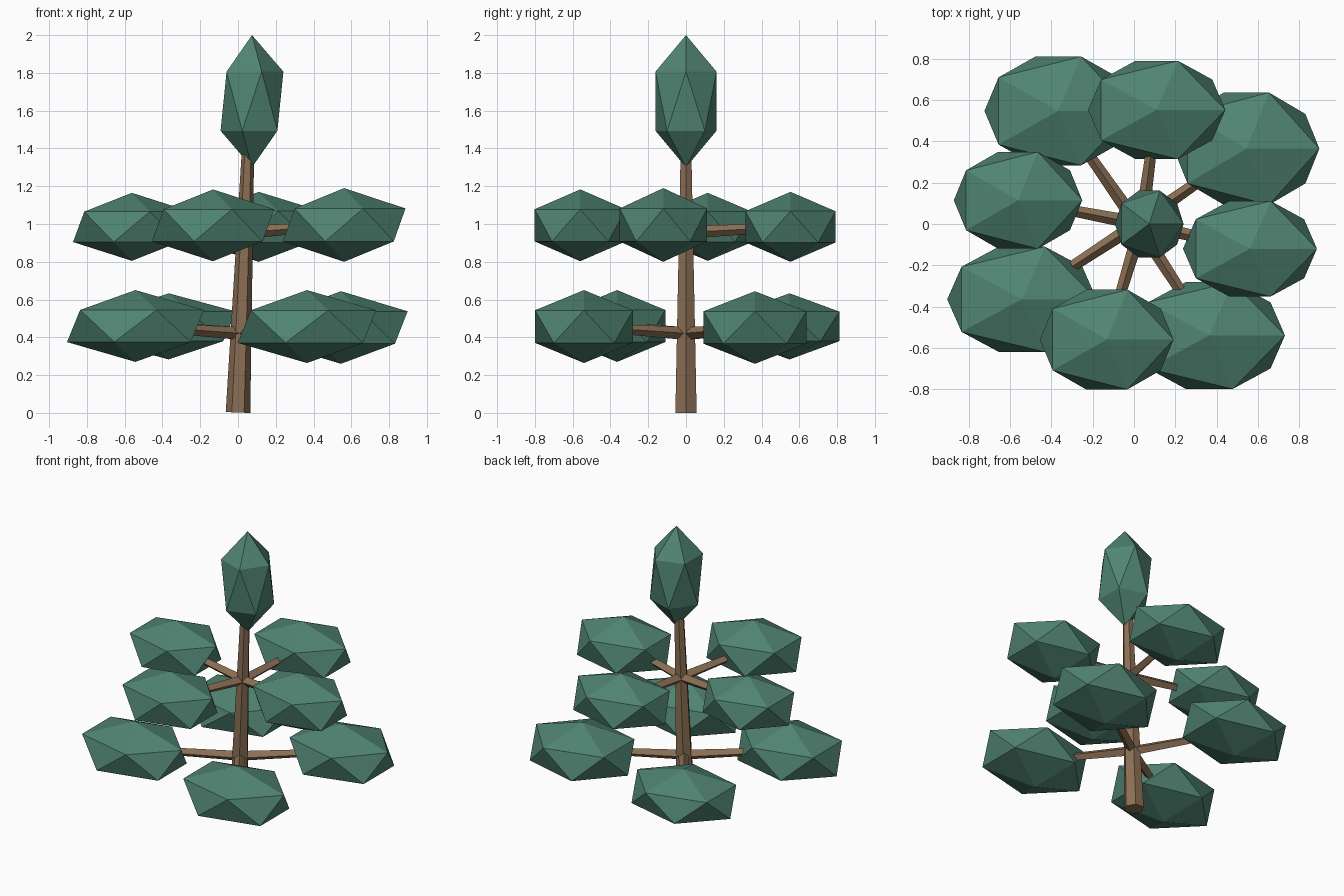
import bpy, bmesh
from mathutils import Vector, Matrix

if "Cube" in bpy.data.objects:
    bpy.data.objects.remove(bpy.data.objects["Cube"])


def material(name, rgb):
    m = bpy.data.materials.new(name)
    m.diffuse_color = (*rgb, 1)
    m.use_nodes = True
    m.node_tree.nodes["Principled BSDF"].inputs["Base Color"].default_value = m.diffuse_color
    return m


GREEN = material("foliage_green", (0.08, 0.23, 0.17))
BROWN = material("bark_brown", (0.26, 0.16, 0.09))


def finish(name, bm, mat):
    bmesh.ops.recalc_face_normals(bm, faces=bm.faces)
    me = bpy.data.meshes.new(name)
    bm.to_mesh(me)
    bm.free()
    me.materials.append(mat)
    bpy.context.collection.objects.link(bpy.data.objects.new(name, me))


def limb(name, a, b, r1, r2, sides, corner):
    """Tapered prism from a to b with one corner edge facing 'corner'."""
    a, b = Vector(a), Vector(b)
    z = (b - a).normalized()
    x = Vector(corner).cross(z).normalized()
    y = z.cross(x)
    rot = Matrix((x, y, z)).transposed().to_4x4()
    bm = bmesh.new()
    bmesh.ops.create_cone(bm, cap_ends=True, segments=sides, radius1=r1, radius2=r2,
                          depth=(b - a).length,
                          matrix=Matrix.Translation((a + b) / 2) @ rot)
    finish(name, bm, BROWN)


def clump(name, centre, size):
    """Stretched icosahedron of leaves."""
    bm = bmesh.new()
    bmesh.ops.create_icosphere(bm, subdivisions=1, radius=1,
                               matrix=Matrix.Translation(centre) @ Matrix.Diagonal((*size, 1)))
    finish(name, bm, GREEN)


# Leaning trunk and crown
limb("trunk", (0, 0, 0.002), (0.054, 0, 1.42), 0.065, 0.032, 6, (1, 0, 0))
clump("crown", (0.074, 0, 1.65), (0.186, 0.19, 0.35))

# Two tiers of four branches: height of branch root, then clump centres and sizes
tiers = {
    "lower": (0.42, [((0.545, 0.365, 0.452), (0.395, 0.32, 0.192)),
                     ((-0.367, 0.548, 0.458), (0.40, 0.31, 0.175)),
                     ((-0.543, -0.365, 0.46), (0.405, 0.30, 0.19)),
                     ((0.365, -0.54, 0.457), (0.41, 0.305, 0.193))]),
    "upper": (0.955, [((0.562, -0.12, 0.995), (0.363, 0.272, 0.195)),
                      ((0.11, 0.553, 0.985), (0.372, 0.28, 0.185)),
                      ((-0.562, 0.115, 0.985), (0.348, 0.276, 0.18)),
                      ((-0.132, -0.56, 0.993), (0.362, 0.284, 0.19))]),
}
for tier, (z, clumps) in tiers.items():
    root = Vector((0.038 * z, 0, z))
    for i, (c, s) in enumerate(clumps, 1):
        tip = root.lerp(Vector(c), 0.8)
        limb(f"{tier}_branch_{i}", root, tip, 0.034, 0.024, 4, (0, 0, 1))
        clump(f"{tier}_foliage_{i}", c, s)
